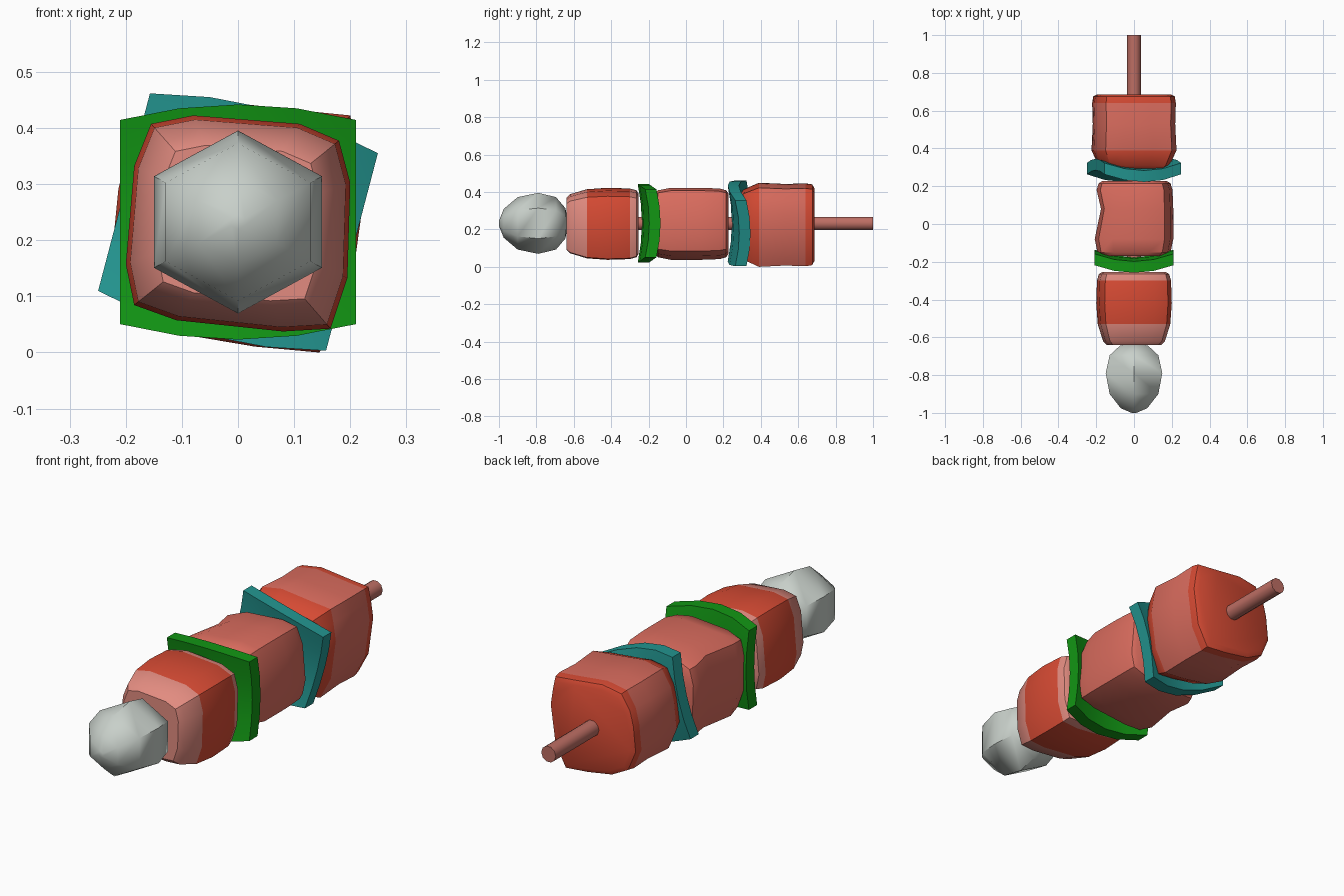
import bpy, bmesh, math

if "Cube" in bpy.data.objects:
    bpy.data.objects.remove(bpy.data.objects["Cube"])

CZ = 0.2325  # height of the skewer axis


def material(name, rgb):
    m = bpy.data.materials.new(name)
    m.diffuse_color = (*rgb, 1)
    m.use_nodes = True
    m.node_tree.nodes["Principled BSDF"].inputs["Base Color"].default_value = m.diffuse_color
    return m


RED = material("seared red", (0.68, 0.07, 0.034))
PINK = material("meat pink", (0.70, 0.15, 0.112))
LIGHT = material("light pink", (0.76, 0.26, 0.216))
TEAL = material("teal pepper", (0.017, 0.305, 0.283))
GREEN = material("green pepper", (0.006, 0.305, 0.007))
WHITE = material("onion white", (0.58, 0.63, 0.59))
WOOD = material("stick brown", (0.51, 0.156, 0.127))


def finish(name, bm, mats, angle):
    bmesh.ops.recalc_face_normals(bm, faces=bm.faces[:])
    me = bpy.data.meshes.new(name)
    bm.to_mesh(me)
    bm.free()
    for m in mats:
        me.materials.append(m)
    ob = bpy.data.objects.new(name, me)
    bpy.context.collection.objects.link(ob)
    bpy.ops.object.select_all(action='DESELECT')
    ob.select_set(True)
    bpy.context.view_layer.objects.active = ob
    bpy.ops.object.shade_smooth_by_angle(angle=math.radians(angle))
    return ob


def loft(name, section, stations, mats, bands=None, angle=30):
    """Loft an x-z section along y; station = (y, scale, left side scale).
    bands = material index of front cap, each band, back cap."""
    bm = bmesh.new()
    rings = []
    for y, s, left in stations:
        rings.append([bm.verts.new((x * s * (left if x < 0 else 1), y, CZ + z * s))
                      for x, z in section])
    n = len(section)
    bands = bands or [0] * (len(stations) + 1)
    bm.faces.new(rings[0]).material_index = bands[0]
    for k in range(len(rings) - 1):
        a, b = rings[k], rings[k + 1]
        for i in range(n):
            j = (i + 1) % n
            bm.faces.new((a[i], a[j], b[j], b[i])).material_index = bands[k + 1]
    bm.faces.new(rings[-1]).material_index = bands[-1]
    return finish(name, bm, mats, angle)


def pepper(name, y0, turn, mat):
    """Saddle-bent square slice, turned about the skewer axis."""
    bm = bmesh.new()
    bmesh.ops.create_grid(bm, x_segments=4, y_segments=4, size=1)
    c, s = math.cos(turn), math.sin(turn)
    for v in bm.verts:
        u, w = v.co.x, v.co.y
        x = 0.21 * u
        z = 0.182 * w + 0.0275 * w * (1 - u * u)
        v.co = (x * c + z * s, y0 + 0.04 * u * u - 0.022 * w * w, CZ - x * s + z * c)
    ext = bmesh.ops.extrude_face_region(bm, geom=bm.faces[:], use_keep_orig=True)
    for v in ext["geom"]:
        if isinstance(v, bmesh.types.BMVert):
            v.co.y += 0.06
    finish(name, bm, [mat], 35)


# Stick through everything
stick = [(0.037 * math.cos(math.tau * i / 10), 0.037 * math.sin(math.tau * i / 10)) for i in range(10)]
loft("stick", stick, [(-0.7, 1, 1), (1.0, 1, 1)], [WOOD], angle=40)

# Onion at the front end: six-sided, pointed at top and bottom
hexagon = [(0.173 * math.cos(math.radians(30 + 60 * i)), 0.163 * math.sin(math.radians(30 + 60 * i)))
           for i in range(6)]
loft("onion", hexagon,
     [(-1.0, 0.08, 1), (-0.975, 0.47, 1), (-0.9, 0.86, 1), (-0.79, 1, 1),
      (-0.695, 0.86, 1), (-0.645, 0.5, 1), (-0.635, 0.2, 1)], [WHITE], angle=50)

# Meat chunks
chunk = [(-0.155, 0.175), (-0.08, 0.19), (0.11, 0.175), (0.18, 0.145), (0.2, 0.07),
         (0.195, -0.10), (0.165, -0.19), (0.08, -0.195), (-0.11, -0.175),
         (-0.185, -0.148), (-0.2, -0.075), (-0.185, 0.10)]
loft("front_meat", chunk,
     [(-0.64, 0.72, 1), (-0.62, 0.82, 1), (-0.53, 0.96, 1), (-0.42, 1.0, 1),
      (-0.30, 0.98, 1), (-0.265, 0.93, 1), (-0.255, 0.85, 1)],
     [RED, LIGHT], [1, 1, 1, 0, 0, 1, 1, 1], 35)

middle = [(-x * 1.04, z) for x, z in reversed(chunk)]
loft("middle_meat", middle,
     [(-0.17, 0.82, 1), (-0.15, 0.93, 1), (-0.08, 1.0, 1), (0.08, 1.0, 0.84),
      (0.18, 0.98, 0.97), (0.215, 0.93, 0.97), (0.227, 0.84, 0.97)], [PINK], angle=35)

back = [(-0.15, 0.2), (-0.05, 0.217), (0.1, 0.2), (0.2, 0.19), (0.213, 0.13), (0.225, 0.05),
        (0.2, -0.13), (0.145, -0.2325), (0.03, -0.222), (-0.1, -0.2), (-0.185, -0.155),
        (-0.225, -0.06), (-0.213, 0.06), (-0.195, 0.13)]
loft("back_meat", back,
     [(0.295, 0.76, 1), (0.31, 0.84, 1), (0.39, 1.0, 1), (0.53, 0.97, 1),
      (0.64, 0.985, 1), (0.675, 0.96, 1), (0.686, 0.87, 1)],
     [PINK, RED], [1, 1, 1, 0, 0, 1, 1, 1], 35)

# Pepper slices between the chunks
pepper("green_pepper", -0.236, 0, GREEN)
pepper("teal_pepper", 0.245, math.radians(14.7), TEAL)
